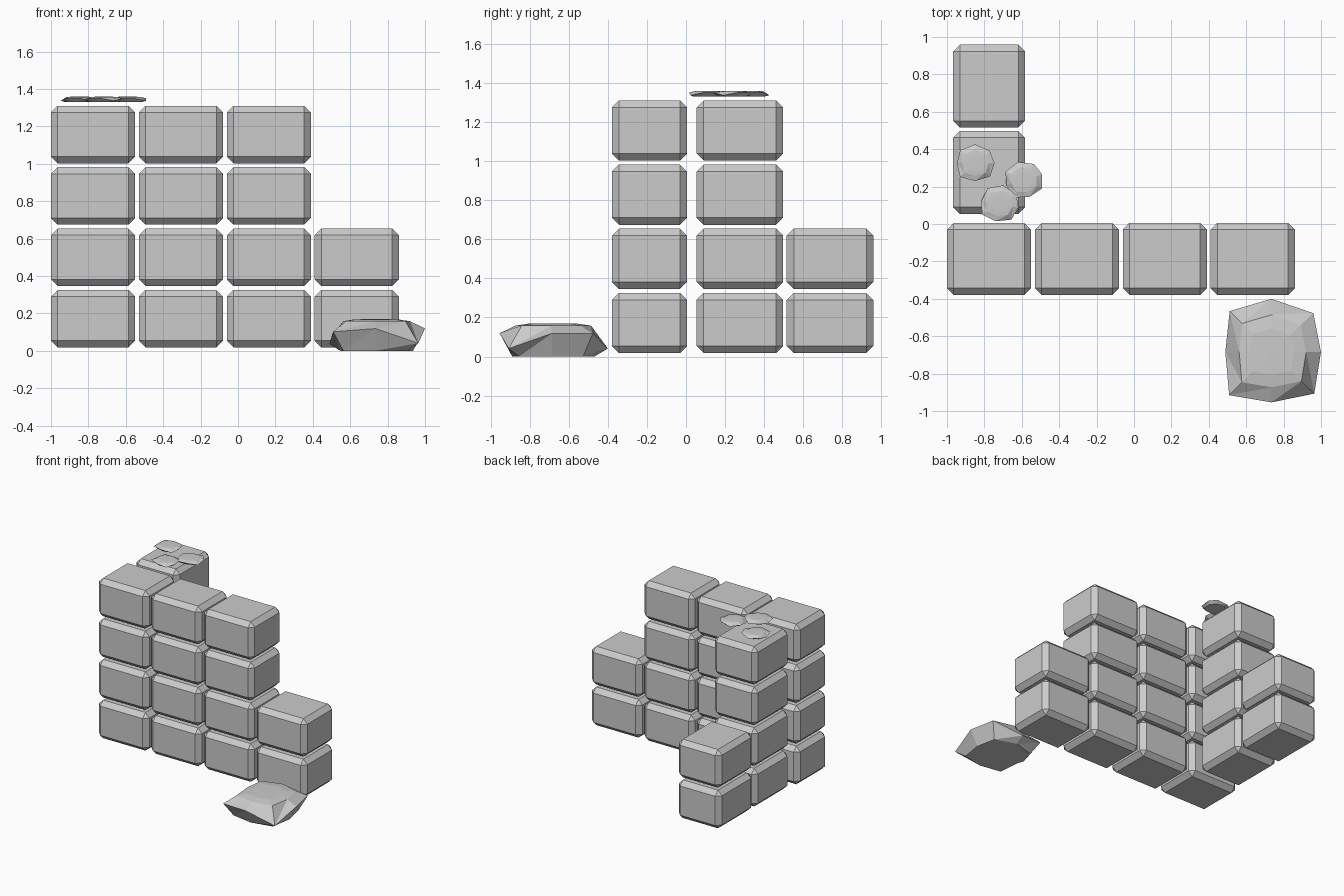
import bpy, bmesh
from math import cos, sin

if "Cube" in bpy.data.objects:
    bpy.data.objects.remove(bpy.data.objects["Cube"])


def make_object(name, bm):
    bmesh.ops.recalc_face_normals(bm, faces=bm.faces)
    mesh = bpy.data.meshes.new(name)
    bm.to_mesh(mesh)
    bm.free()
    obj = bpy.data.objects.new(name, mesh)
    bpy.context.collection.objects.link(obj)
    return obj


def block(name, center, size):
    """Chamfered building block."""
    bm = bmesh.new()
    bmesh.ops.create_cube(bm, size=1)
    bmesh.ops.scale(bm, vec=size, verts=bm.verts)
    bmesh.ops.translate(bm, vec=center, verts=bm.verts)
    bmesh.ops.bevel(bm, geom=bm.edges[:], offset=0.036, segments=1,
                    profile=0.5, affect='EDGES')
    return make_object(name, bm)


# Eight-sided stone outline, counter-clockwise from the right: x, y, height
OUTLINE = [(1.03, 0, .7), (.87, .76, .7), (0, 1.04, .24), (-.87, .8, .55),
           (-.96, 0, .22), (-.88, -.84, .6), (0, -.98, .7), (.89, -.81, .24)]


def stone(name, center, radii, height, turn=0, square=1.0):
    """Flattened faceted stone made from stacked eight-sided rings."""
    bm = bmesh.new()
    cx, cy, z0 = center

    def vert(x, y, z):
        c, s = cos(turn), sin(turn)
        return bm.verts.new((cx + radii[0] * (c * x - s * y),
                             cy + radii[1] * (s * x + c * y),
                             z0 + height * z))

    rings = []
    for scale, level in ((.76, 0), (1, None), (.7, .93), (.45, .99)):
        ring = []
        for i, (x, y, z) in enumerate(OUTLINE):
            k = scale * (square if i % 2 else 1)
            ring.append(vert(x * k, y * k, z if level is None else level))
        rings.append(ring)
    for a, b in zip(rings, rings[1:]):
        for i in range(8):
            j = (i + 1) % 8
            bm.faces.new((a[i], a[j], b[j]))
            bm.faces.new((a[i], b[j], b[i]))
    bm.faces.new(rings[0][::-1])
    tip = vert(0, 0, 1)
    for i in range(8):
        bm.faces.new((rings[-1][i], rings[-1][(i + 1) % 8], tip))
    return make_object(name, bm)


# Front wall, stepping down at the right end
for col, rows in enumerate((4, 4, 4, 2)):
    for row in range(rows):
        block(f"front_wall_block_{col}_{row}",
              (-0.775 + col * 0.47, -0.187, 0.172 + row * 0.328),
              (0.45, 0.385, 0.308))

# Side wall, stepping down towards the back
for col, rows in enumerate((4, 2)):
    for row in range(rows):
        block(f"side_wall_block_{col}_{row}",
              (-0.775, 0.276 + col * 0.461, 0.172 + row * 0.328),
              (0.385, 0.443, 0.308))

# Large rock in front of the wall
stone("rock", (0.735, -0.685, 0), (0.257, 0.274), 0.17)

# Pebbles on top of the side wall
for i, (x, y, turn) in enumerate(((-.85, .325, 0), (-.59, .235, .3),
                                  (-.72, .108, -.2))):
    stone(f"pebble_{i}", (x, y, 1.33), (0.101, 0.097), 0.029, turn, 0.9)
